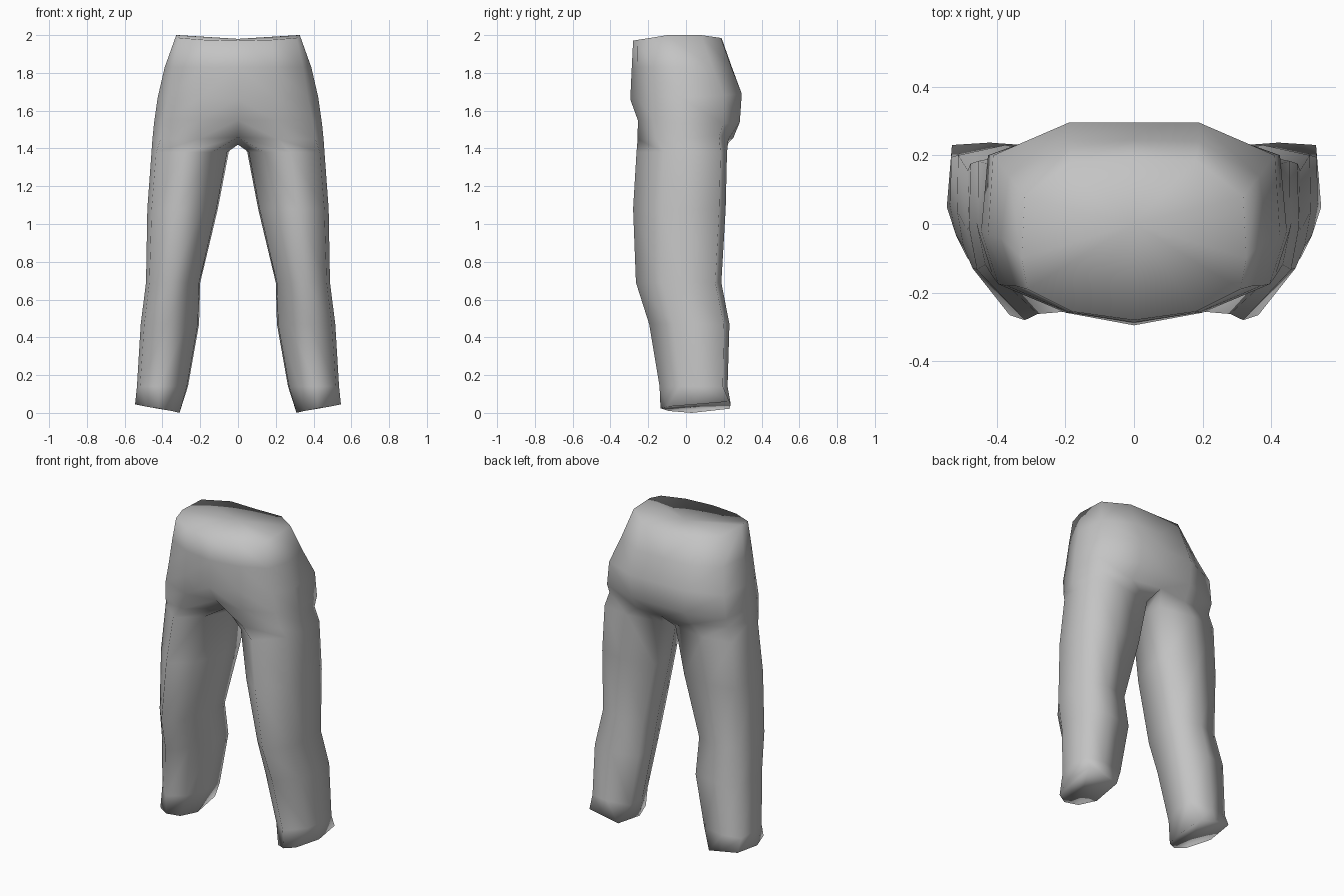
import bpy, bmesh

fabric = bpy.data.materials.new("grey fabric")
fabric.diffuse_color = (0.55, 0.55, 0.55, 1)

# Hip half-rings, from front centre round the side to back centre
hips = [
    [(0, -.28, 1.97), (.18, -.255, 1.975), (.31, -.19, 1.985), (.327, -.1, 2), (.318, .08, 2), (.18, .185, 1.985), (0, .19, 1.98)],
    [(0, -.287, 1.83), (.19, -.257, 1.83), (.345, -.18, 1.83), (.388, -.04, 1.83), (.365, .14, 1.83), (.19, .24, 1.83), (0, .243, 1.83)],
    [(0, -.295, 1.66), (.2, -.258, 1.67), (.37, -.18, 1.67), (.425, -.03, 1.67), (.41, .2, 1.68), (.19, .295, 1.69), (0, .295, 1.69)],
    [(0, -.225, 1.55), (.2, -.255, 1.55), (.395, -.175, 1.55), (.445, -.02, 1.53), (.425, .2, 1.53), (.19, .285, 1.54), (0, .285, 1.54)],
]
# Top of the leg: the half-ring plus the crotch point
thigh = [(0, -.12, 1.46), (.21, -.256, 1.45), (.41, -.155, 1.45), (.453, -.02, 1.45),
         (.425, .175, 1.47), (.2, .225, 1.45), (0, .25, 1.455), (0, .06, 1.42)]

# Leg section shape (across, front to back) and its sizes: z, inner x, outer x, front y, back y
section = [(.22, .2), (.57, 0), (.94, .3), (1, .55), (.99, .93), (.55, 1), (.01, .92), (.03, .55)]
leg = [
    (1.38, .045, .458, -.262, .217),
    (1.08, .103, .480, -.28, .21),
    (.69, .197, .487, -.265, .187),
    (.47, .203, .515, -.195, .23),
    (.14, .262, .535, -.14, .22),
]


def leg_ring(z, x0, x1, y0, y1):
    return [(x0 + u * (x1 - x0), y0 + v * (y1 - y0), z) for u, v in section]


# Slanted hem
hem = [(.35, -.09, .01), (.42, -.135, .024), (.485, -.1, .033), (.545, .05, .045),
       (.53, .23, .06), (.42, .237, .045), (.325, .23, .022), (.31, .03, 0)]

bm = bmesh.new()


def add_ring(points):
    return [bm.verts.new(p) for p in points]


def bridge(a, b, count, closed):
    for i in range(count if closed else count - 1):
        j = (i + 1) % count
        bm.faces.new((a[i], b[i], b[j], a[j]))


# Hips, then one leg
body = [add_ring(r) for r in hips]
top_leg = add_ring(thigh)
for a, b in zip(body, body[1:] + [top_leg]):
    bridge(a, b, 7, False)
legs = [top_leg] + [add_ring(leg_ring(*r)) for r in leg] + [add_ring(hem)]
for a, b in zip(legs, legs[1:]):
    bridge(a, b, 8, True)

# Closed waist (strips that meet the centre line) and closed hem
w = body[0]
mid = bm.verts.new((0, 0, 1.98))
for a, b in zip(w, w[1:]):
    bm.faces.new((a, b, mid))
bm.faces.new(legs[-1][::-1])

# Mirror to the other side and weld the centre line
geom = bm.verts[:] + bm.edges[:] + bm.faces[:]
bmesh.ops.mirror(bm, geom=geom, axis='X', merge_dist=.001)
bmesh.ops.remove_doubles(bm, verts=bm.verts[:], dist=.001)
bmesh.ops.recalc_face_normals(bm, faces=bm.faces[:])
for f in bm.faces:
    f.smooth = True

mesh = bpy.data.meshes.new("trousers")
bm.to_mesh(mesh)
bm.free()
mesh.materials.append(fabric)
bpy.context.collection.objects.link(bpy.data.objects.new("trousers", mesh))
